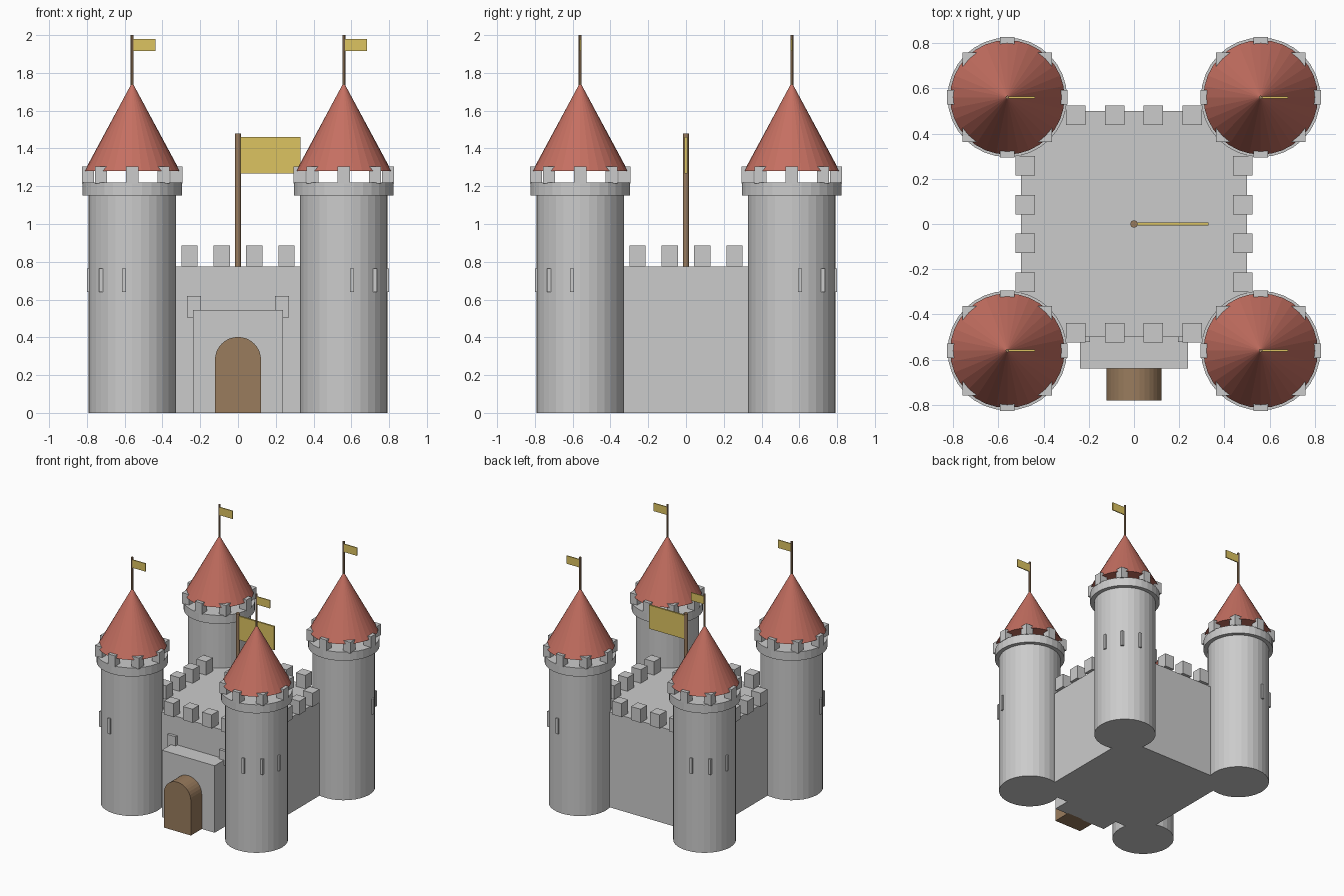
import bpy, bmesh, math
from mathutils import Matrix, Vector

if "Cube" in bpy.data.objects:
    bpy.data.objects.remove(bpy.data.objects["Cube"])


def material(name, rgb):
    m = bpy.data.materials.new(name)
    m.diffuse_color = (*rgb, 1)
    m.use_nodes = True
    m.node_tree.nodes["Principled BSDF"].inputs["Base Color"].default_value = m.diffuse_color
    return m


RED = material("roof_red", (0.56, 0.16, 0.12))
YELLOW = material("flag_yellow", (0.72, 0.55, 0.12))
BROWN = material("wood_brown", (0.32, 0.20, 0.11))


def finish(name, bm, mat=None):
    bmesh.ops.recalc_face_normals(bm, faces=bm.faces)
    me = bpy.data.meshes.new(name)
    bm.to_mesh(me)
    bm.free()
    ob = bpy.data.objects.new(name, me)
    bpy.context.collection.objects.link(ob)
    if mat:
        me.materials.append(mat)
    return ob


def add_box(bm, x0, x1, y0, y1, z0, z1):
    size = Matrix.Diagonal((x1 - x0, y1 - y0, z1 - z0, 1))
    mid = Vector((x0 + x1, y0 + y1, z0 + z1)) / 2
    bmesh.ops.create_cube(bm, size=1, matrix=Matrix.Translation(mid) @ size)


def add_post(bm, x, y, w, z0, z1):
    add_box(bm, x - w / 2, x + w / 2, y - w / 2, y + w / 2, z0, z1)


def add_cone(bm, x, y, r0, r1, z0, z1, sides):
    bmesh.ops.create_cone(bm, cap_ends=True, segments=sides, radius1=r0, radius2=r1,
                          depth=z1 - z0, matrix=Matrix.Translation((x, y, (z0 + z1) / 2)))


def box(name, *dims, mat=None):
    bm = bmesh.new()
    add_box(bm, *dims)
    return finish(name, bm, mat)


def cone(name, *dims, mat=None):
    bm = bmesh.new()
    add_cone(bm, *dims)
    return finish(name, bm, mat)


# Keep body and its battlements
box("keep", -0.5, 0.5, -0.5, 0.5, 0, 0.775)
bm = bmesh.new()
for t in (-0.257, -0.086, 0.086, 0.257):
    for s in (-0.48, 0.48):
        add_post(bm, t, s, 0.086, 0.775, 0.885)
        add_post(bm, s, t, 0.086, 0.775, 0.885)
finish("keep_battlements", bm)

# Gatehouse with two small blocks
box("gatehouse", -0.238, 0.238, -0.64, -0.45, 0, 0.545)
bm = bmesh.new()
for s in (-1, 1):
    add_post(bm, s * 0.233, -0.485, 0.075, 0.505, 0.62)
finish("gatehouse_blocks", bm)

# Arched door, extruded from its profile
R, SPRING = 0.122, 0.28
profile = [(-R, 0), (R, 0)] + [(R * math.cos(math.pi * i / 16), SPRING + R * math.sin(math.pi * i / 16))
                               for i in range(17)]
bm = bmesh.new()
face = bm.faces.new([bm.verts.new((x, -0.78, z)) for x, z in profile])
geom = bmesh.ops.extrude_face_region(bm, geom=[face], use_keep_orig=True)["geom"]
bmesh.ops.translate(bm, vec=(0, 0.15, 0), verts=[v for v in geom if isinstance(v, bmesh.types.BMVert)])
finish("door", bm, BROWN)

# Central flagpole
cone("main_pole", 0, 0, 0.016, 0.016, 0.76, 1.48, 16, mat=BROWN)
box("main_flag", 0, 0.33, -0.007, 0.007, 1.268, 1.46, mat=YELLOW)

# Four corner towers
for sx in (-1, 1):
    for sy in (-1, 1):
        x, y = 0.56 * sx, 0.56 * sy
        cone("tower", x, y, 0.232, 0.232, 0, 1.16, 32)
        cone("tower_rim", x, y, 0.264, 0.264, 1.15, 1.22, 32)
        bm = bmesh.new()
        for i in range(8):
            a = i * math.pi / 4
            add_post(bm, x + 0.234 * math.cos(a), y + 0.234 * math.sin(a), 0.064, 1.215, 1.305)
        finish("tower_battlements", bm)
        # Arrow slits fan around the outward diagonal
        bm = bmesh.new()
        for turn in (-0.6, 0, 0.6):
            a = math.atan2(sy, sx) + turn
            add_post(bm, x + 0.234 * math.cos(a), y + 0.234 * math.sin(a), 0.02, 0.64, 0.765)
        finish("arrow_slits", bm)
        # Roof, pole and pennant
        cone("tower_roof", x, y, 0.253, 0, 1.28, 1.75, 32, mat=RED)
        cone("tower_pole", x, y, 0.008, 0.008, 1.70, 2.0, 8, mat=BROWN)
        box("tower_flag", x, x + 0.122, y - 0.004, y + 0.004, 1.915, 1.98, mat=YELLOW)
